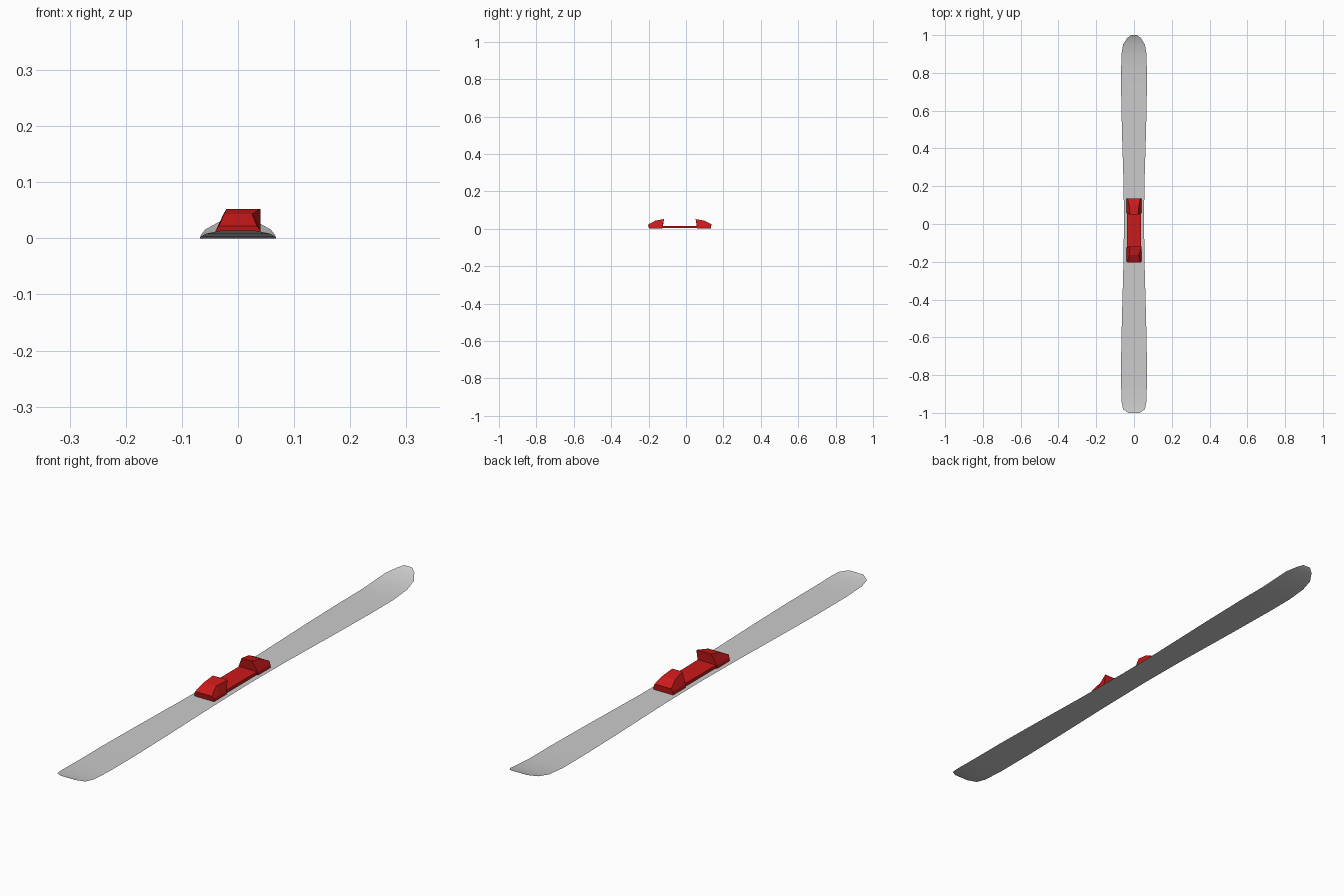
import bpy

if "Cube" in bpy.data.objects:
    bpy.data.objects.remove(bpy.data.objects["Cube"])

red = bpy.data.materials.new("binding_red")
red.diffuse_color = (0.6, 0.01, 0.01, 1)
red.use_nodes = True
red.node_tree.nodes["Principled BSDF"].inputs["Base Color"].default_value = red.diffuse_color


def add_mesh(name, verts, faces, mat=None):
    mesh = bpy.data.meshes.new(name)
    mesh.from_pydata(verts, [], faces)
    obj = bpy.data.objects.new(name, mesh)
    bpy.context.collection.objects.link(obj)
    if mat:
        mesh.materials.append(mat)
    return obj


def loft(name, sections, mat):
    """Join equal-length closed sections along y and cap both ends."""
    n = len(sections[0])
    verts = [v for s in sections for v in s]
    faces = [tuple(range(n)), tuple(reversed(range(len(verts) - n, len(verts))))]
    for i in range(len(sections) - 1):
        a, b = i * n, (i + 1) * n
        for k in range(n):
            j = (k + 1) % n
            faces.append((a + j, a + k, b + k, b + j))
    return add_mesh(name, verts, faces, mat)


# Ski: thin sheet with a waist and upturned ends (y, half width, z)
outline = [(-1, 0.03, 0.014), (-0.98, 0.058, 0.008), (-0.94, 0.066, 0.003),
           (-0.85, 0.068, 0), (-0.7, 0.068, 0), (-0.5, 0.064, 0),
           (-0.25, 0.057, 0), (0, 0.053, 0), (0.2, 0.055, 0),
           (0.5, 0.064, 0), (0.7, 0.068, 0), (0.82, 0.068, 0),
           (0.9, 0.066, 0.006), (0.95, 0.058, 0.016),
           (0.985, 0.036, 0.028), (1, 0.016, 0.037)]
verts = [(s * w, y, z) for y, w, z in outline for s in (-1, 1)]
faces = [(2 * i, 2 * i + 1, 2 * i + 3, 2 * i + 2) for i in range(len(outline) - 1)]
ski = add_mesh("ski", verts, faces)
for p in ski.data.polygons:
    p.use_smooth = True


# Binding blocks: (base y, top y, left top, right top, top z)
def section(yb, yt, left, right, z):
    w, b, m = 0.04, 0.001, 0.013
    return [(-w, yb, b), (-w, yb, m), (left, yt, z),
            (right, yt, z), (w, yb, m), (w, yb, b)]


loft("heel_binding", [section(-0.198, -0.203, -0.034, 0.034, 0.022),
                      section(-0.165, -0.165, -0.025, 0.025, 0.043),
                      section(-0.125, -0.118, -0.021, 0.04, 0.052)], red)
loft("toe_binding", [section(0.06, 0.051, -0.021, 0.021, 0.052),
                     section(0.1, 0.1, -0.026, 0.026, 0.043),
                     section(0.133, 0.136, -0.034, 0.034, 0.024)], red)


# Flat plate joining the two blocks
def plate_section(y):
    return [(-0.037, y, 0.003), (-0.037, y, 0.014), (0.037, y, 0.014), (0.037, y, 0.003)]


loft("binding_plate", [plate_section(-0.13), plate_section(0.065)], red)
